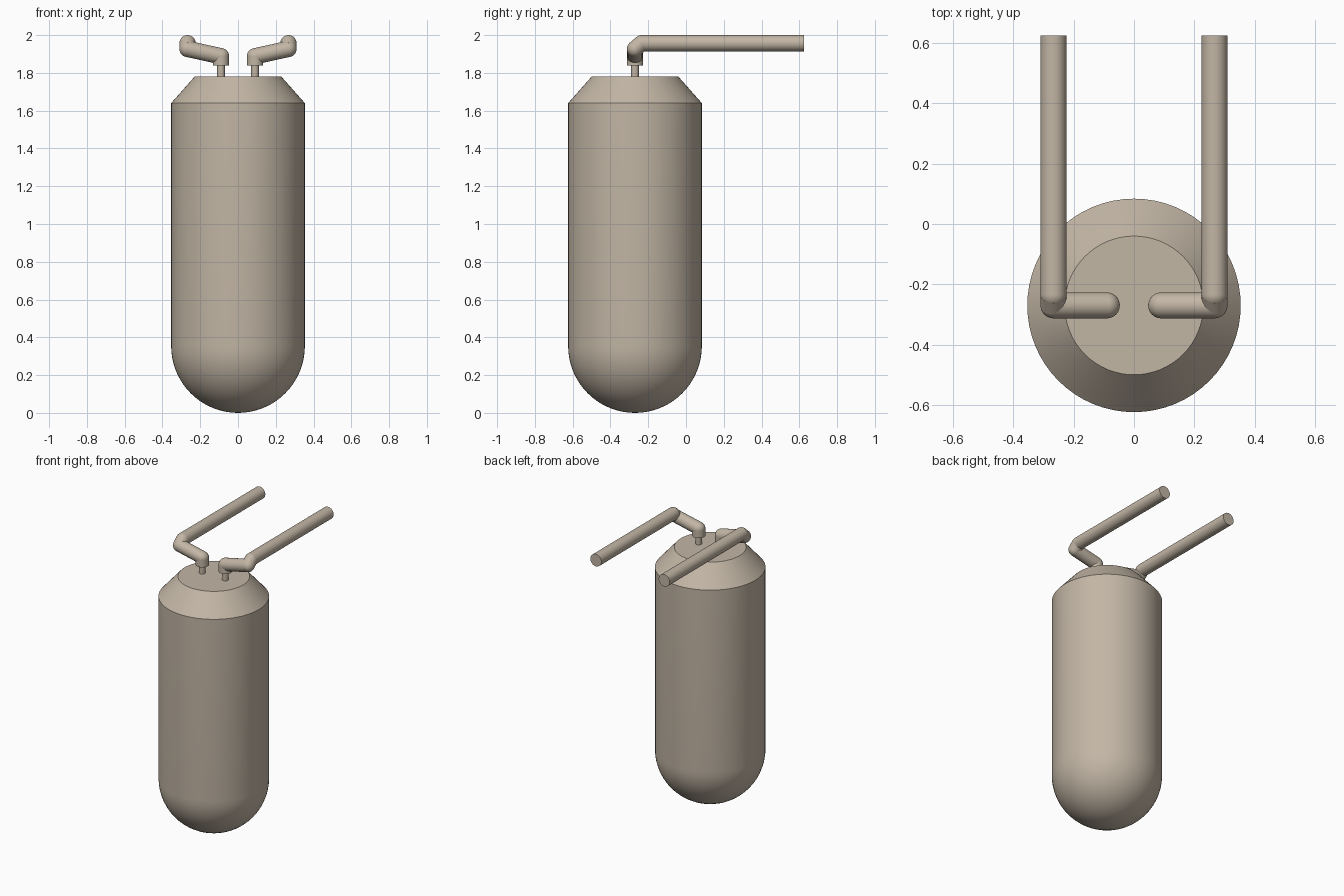
import bpy, bmesh, math
from mathutils import Vector

if "Cube" in bpy.data.objects:
    bpy.data.objects.remove(bpy.data.objects["Cube"], do_unlink=True)

CY = -0.27       # tank axis position in y
R = 0.354        # tank radius
PIPE = 0.043     # pipe radius

mat = bpy.data.materials.new("warm beige")
color = (0.54, 0.465, 0.375, 1)
mat.diffuse_color = color
mat.use_nodes = True
mat.node_tree.nodes["Principled BSDF"].inputs["Base Color"].default_value = color


def finish(name, bm):
    bmesh.ops.recalc_face_normals(bm, faces=bm.faces)
    mesh = bpy.data.meshes.new(name)
    bm.to_mesh(mesh)
    bm.free()
    mesh.materials.append(mat)
    obj = bpy.data.objects.new(name, mesh)
    bpy.context.collection.objects.link(obj)
    bpy.ops.object.select_all(action="DESELECT")
    obj.select_set(True)
    bpy.context.view_layer.objects.active = obj
    bpy.ops.object.shade_smooth_by_angle(angle=math.radians(30))
    return obj


def rod(bm, a, b, radius):
    """Capped cylinder between two points."""
    a, b = Vector(a), Vector(b)
    made = bmesh.ops.create_cone(bm, cap_ends=True, segments=32, radius1=radius,
                                 radius2=radius, depth=(b - a).length)
    turn = Vector((0, 0, 1)).rotation_difference(b - a)
    for v in made["verts"]:
        v.co = turn @ v.co + (a + b) / 2


# Tank: domed bottom, straight wall, conical shoulder, flat top
steps = 16
profile = [(R * math.sin(t), R - R * math.cos(t))
           for t in (math.pi / 2 * i / steps for i in range(steps + 1))]
profile += [(R, 1.64), (0.23, 1.78), (0, 1.78)]
bm = bmesh.new()
verts = [bm.verts.new((r, CY, z)) for r, z in profile]
edges = [bm.edges.new(pair) for pair in zip(verts, verts[1:])]
bmesh.ops.spin(bm, geom=verts + edges, cent=(0, CY, 0), axis=(0, 0, 1),
               angle=math.tau, steps=64, use_duplicate=False)
bmesh.ops.remove_doubles(bm, verts=bm.verts, dist=1e-4)
finish("tank", bm)

# Two mirrored outlets, each a thin stem carrying a bent pipe
for side, s in (("left", 1), ("right", -1)):
    bm = bmesh.new()
    rod(bm, (s * 0.09, CY, 1.77), (s * 0.09, CY, 1.85), 0.02)
    finish(side + "_stem", bm)

    path = [(s * 0.09, CY, 1.838), (s * 0.09, CY, 1.888), (s * 0.267, CY, 1.927),
            (s * 0.267, CY + 0.035, 1.957), (s * 0.267, 0.625, 1.957)]
    bm = bmesh.new()
    for a, b in zip(path, path[1:]):
        rod(bm, a, b, PIPE)
    # Rounded elbows
    for p in path[1:-1]:
        ball = bmesh.ops.create_uvsphere(bm, u_segments=32, v_segments=16, radius=PIPE)
        bmesh.ops.translate(bm, verts=ball["verts"], vec=p)
    finish(side + "_pipe", bm)
